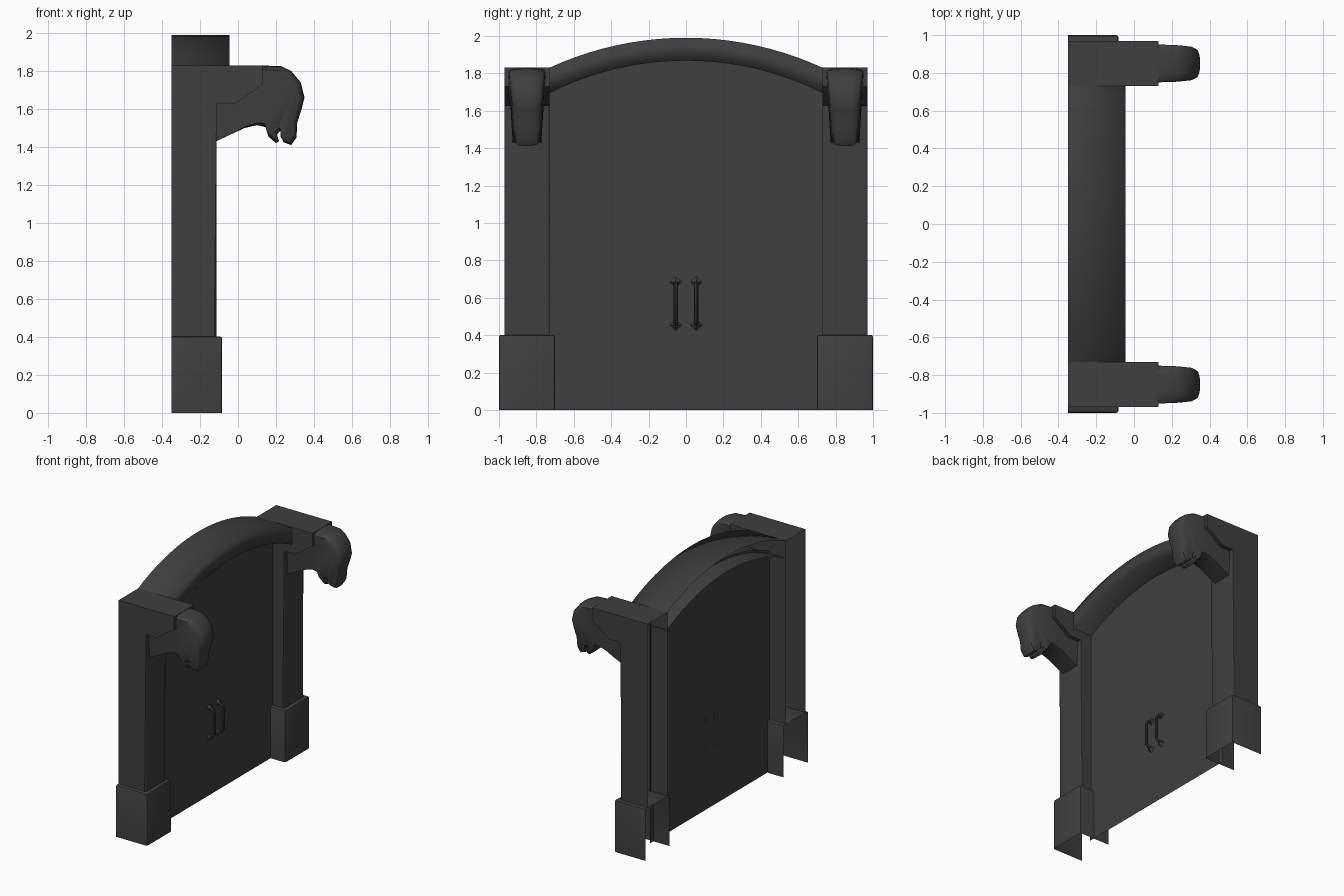
import bpy, bmesh, math
from mathutils import Vector

if "Cube" in bpy.data.objects:
    bpy.data.objects.remove(bpy.data.objects["Cube"])

stone = bpy.data.materials.new("dark_stone")
stone.diffuse_color = (0.05, 0.05, 0.05, 1)
stone.use_nodes = True
stone.node_tree.nodes["Principled BSDF"].inputs["Base Color"].default_value = stone.diffuse_color


def finish(name, bm, mirror=False, angle=35):
    me = bpy.data.meshes.new(name)
    bm.to_mesh(me)
    bm.free()
    ob = bpy.data.objects.new(name, me)
    bpy.context.collection.objects.link(ob)
    me.materials.append(stone)
    bpy.ops.object.select_all(action='DESELECT')
    ob.select_set(True)
    bpy.context.view_layer.objects.active = ob
    bpy.ops.object.shade_smooth_by_angle(angle=math.radians(angle))
    if mirror:
        ob.modifiers.new("mirror", 'MIRROR').use_axis = (False, True, False)
    return ob


def loft(rings, closed_ends=True):
    """Skin a list of equal-length closed rings."""
    bm = bmesh.new()
    vs = [[bm.verts.new(p) for p in r] for r in rings]
    n = len(vs[0])
    for a, b in zip(vs, vs[1:]):
        for i in range(n):
            j = (i + 1) % n
            bm.faces.new((a[i], a[j], b[j], b[i]))
    if closed_ends:
        bm.faces.new(vs[0])
        bm.faces.new(vs[-1])
    bmesh.ops.recalc_face_normals(bm, faces=bm.faces)
    return bm


def prism(profile, y0, y1):
    return loft([[(x, y, z) for x, z in profile] for y in (y0, y1)])


def bevel(bm, test, width, segs=2):
    es = [e for e in bm.edges if test(*(v.co for v in e.verts))]
    bmesh.ops.bevel(bm, geom=es, offset=width, segments=segs, profile=0.5, affect='EDGES')


def open_sides(bm, *dirs):
    """Remove outer faces pointing along the given directions."""
    bm.normal_update()
    bad = [f for f in bm.faces if any(f.normal.dot(Vector(d)) > 0.99 for d in dirs)]
    bmesh.ops.delete(bm, geom=bad, context='FACES')


BACK, DOWN = (-1, 0, 0), (0, 0, -1)

# Pillars with overhanging bracket, hollow at the back
bm = prism([(-.35, .4), (-.113, .4), (-.113, 1.625), (-.02, 1.625),
            (.13, 1.73), (.13, 1.83), (-.35, 1.83)], .73, .97)
bevel(bm, lambda a, b: abs(a.x + .113) < .001 and abs(b.x + .113) < .001
      and abs(a.z - b.z) > .5, .012)
bm.normal_update()
bad = [f for f in bm.faces if f.normal.x < -.99
       or (f.normal.z < -.99 and f.calc_center_median().z < .5)]
bmesh.ops.delete(bm, geom=bad, context='FACES')
finish("pillar", bm, True)

# Pillar bases, hollow at back and bottom
bm = prism([(-.35, 0), (-.083, 0), (-.083, .402), (-.35, .402)], .7, 1.0)
bevel(bm, lambda a, b: (a.z > .4 and b.z > .4 and not (a.x < -.3 and b.x < -.3))
      or (a.x > -.1 and b.x > -.1 and abs(a.z - b.z) > .3), .012)
open_sides(bm, BACK, DOWN)
finish("pillar_base", bm, True)

# Ram heads: side profile, rounded and tapered across the width
head = [(-.125, 1.425), (-.04, 1.465), (.035, 1.5), (.1, 1.515), (.145, 1.505), (.16, 1.455),
        (.2, 1.42), (.216, 1.43), (.205, 1.465), (.222, 1.485), (.24, 1.47),
        (.24, 1.425), (.28, 1.41), (.308, 1.45), (.312, 1.53), (.335, 1.6), (.35, 1.66),
        (.33, 1.74), (.28, 1.8), (.23, 1.825), (.13, 1.829), (-.125, 1.829)]
rings = []
for t, s in ((-1, .87), (-.85, .95), (-.5, .99), (0, 1), (.5, .99), (.85, .95), (1, .87)):
    ring = []
    for x, z in head:
        ramp = min(1, max(0, (x + .05) / .2))
        k = 1 - (1 - s) * ramp
        half = .1 - .025 * min(1, max(0, (1.75 - z) / .34)) - .012 * max(0, (x - .2) / .15)
        ring.append((.12 + (x - .12) * k, .85 + t * half, 1.65 + (z - 1.65) * k))
    rings.append(ring)
finish("ram_head", loft(rings), True, 40)

# Arch over the door, open at the back and ends
CZ, RIN, ROUT, N = .245, 1.623, 1.745, 20
A = math.asin(.735 / ROUT)
AI = math.asin(.735 / RIN)
rings = []
for i in range(N + 1):
    t = -1 + 2 * i / N
    ring = []
    for x, r, a in ((-.35, RIN, AI), (-.045, RIN, AI), (-.045, ROUT, A), (-.35, ROUT, A)):
        ring.append((x, r * math.sin(a * t), CZ + r * math.cos(a * t)))
    rings.append(ring)
bm = loft(rings)
bm.normal_update()
bad = [f for f in bm.faces if f.normal.x < -.99 or len({round(v.co.y, 2) for v in f.verts}) == 1]
bmesh.ops.delete(bm, geom=bad, context='FACES')
finish("arch", bm, angle=100)

# Door panel with arched top
bm = bmesh.new()
AP = math.asin(.74 / 1.64)
pts = [(-.74, 0), (.74, 0)]
pts += [(1.64 * math.sin(AP * (1 - i / 10)), CZ + 1.64 * math.cos(AP * (1 - i / 10)))
        for i in range(21)]
bm.faces.new([bm.verts.new((-.21, y, z)) for y, z in pts])
finish("door_panel", bm)

# Door handles: bent bar
HY = .055
path = [(-.215, .68), (-.18, .675), (-.165, .655), (-.165, .485), (-.18, .465), (-.215, .46)]
rings = []
for i, (x, z) in enumerate(path):
    p, q = path[max(i - 1, 0)], path[min(i + 1, len(path) - 1)]
    d = Vector((q[0] - p[0], 0, q[1] - p[1])).normalized()
    side = d.cross(Vector((0, 1, 0)))
    rings.append([Vector((x, HY, z)) + .011 * (math.cos(k * math.pi / 4) * side
                  + Vector((0, math.sin(k * math.pi / 4), 0))) for k in range(8)])
finish("handle_bar", loft(rings), True)

# Door handles: diamond end plates
bm = bmesh.new()
for zc, s in ((.685, 1), (.455, -1)):
    rim = [bm.verts.new((-.212, HY + y, zc + s * z))
           for y, z in ((0, .032), (-.035, 0), (0, -.03), (.035, 0))]
    tip = bm.verts.new((-.185, HY, zc))
    for i in range(4):
        bm.faces.new((rim[i], rim[(i + 1) % 4], tip))
    bm.faces.new(rim)
bmesh.ops.recalc_face_normals(bm, faces=bm.faces)
finish("handle_plate", bm, True, 20)
